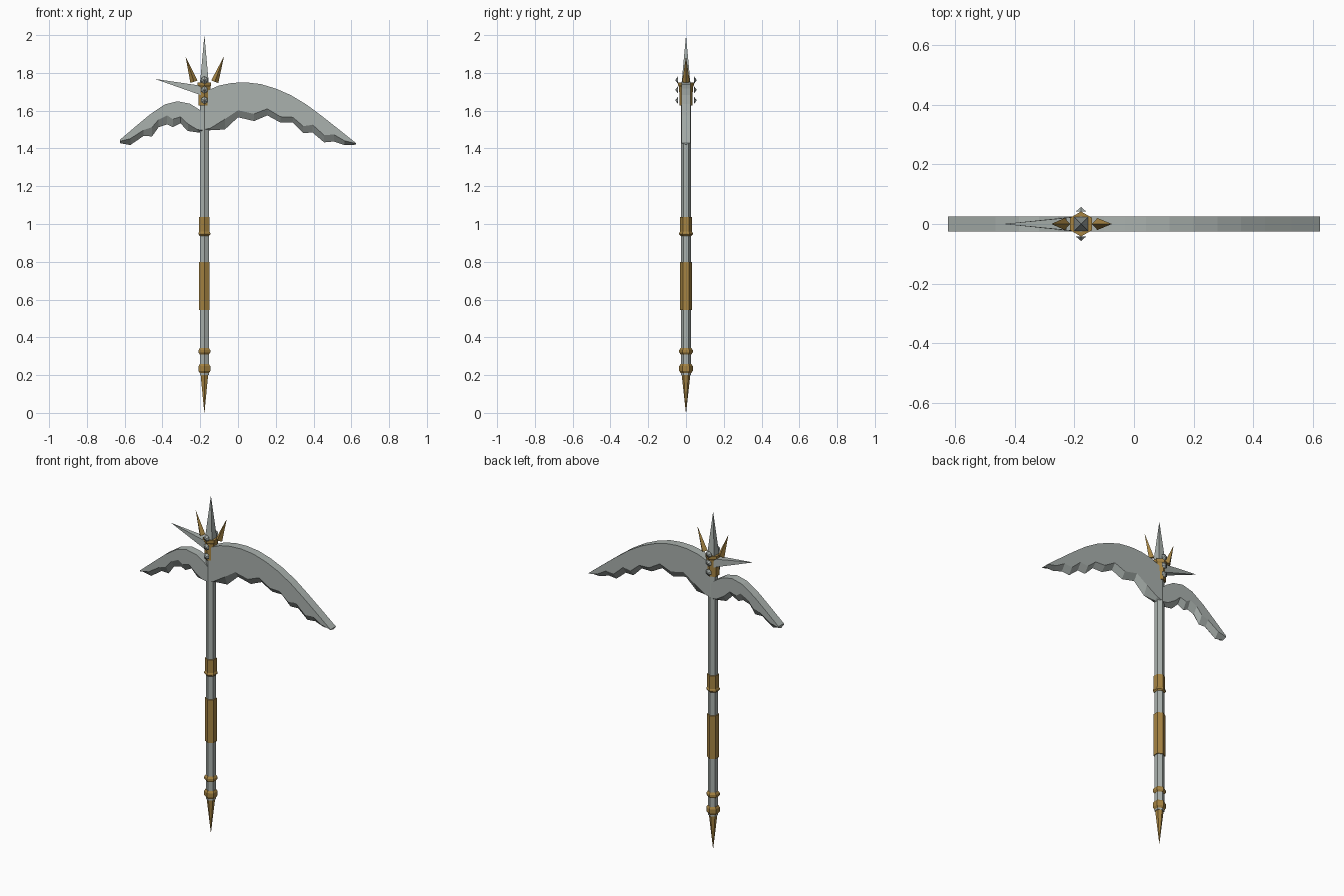
import bpy, bmesh, math
from mathutils import Vector

if "Cube" in bpy.data.objects:
    bpy.data.objects.remove(bpy.data.objects["Cube"])

CX = -0.178   # shaft axis


def mat(name, col):
    m = bpy.data.materials.new(name)
    m.diffuse_color = (*col, 1)
    m.use_nodes = True
    m.node_tree.nodes["Principled BSDF"].inputs["Base Color"].default_value = m.diffuse_color
    return m


STEEL = mat("grey steel", (0.40, 0.44, 0.42))
GOLD = mat("old gold", (0.38, 0.23, 0.055))


def finish(name, bm, material):
    bmesh.ops.recalc_face_normals(bm, faces=bm.faces)
    me = bpy.data.meshes.new(name)
    bm.to_mesh(me)
    bm.free()
    me.materials.append(material)
    ob = bpy.data.objects.new(name, me)
    bpy.context.collection.objects.link(ob)
    return ob


def lathe(name, profile, material, sides=6):
    """Faceted turned part around the shaft; profile is (radius, z), points face +-y."""
    bm = bmesh.new()
    rings = []
    for r, z in profile:
        rings.append([bm.verts.new((CX + r * math.cos(a), r * math.sin(a), z))
                      for a in (math.pi / 2 + 2 * math.pi * k / sides for k in range(sides))])
    for lo, hi in zip(rings, rings[1:]):
        for k in range(sides):
            j = (k + 1) % sides
            bm.faces.new((lo[k], lo[j], hi[j], hi[k]))
    bm.faces.new(rings[0])
    bm.faces.new(rings[-1])
    return finish(name, bm, material)


def spike(name, base, tip, radius, material, sides=4, turn=0.0):
    """Pyramid from base centre to tip; turn rotates its corners from the y axis."""
    base, tip = Vector(base), Vector(tip)
    d = (tip - base).normalized()
    u = Vector((0, 1, 0)) if abs(d.y) < 0.9 else Vector((0, 0, 1))
    v = d.cross(u).normalized()
    bm = bmesh.new()
    ring = [bm.verts.new(base + radius * (u * math.cos(a) + v * math.sin(a)))
            for a in (turn + 2 * math.pi * k / sides for k in range(sides))]
    top = bm.verts.new(tip)
    for k in range(sides):
        bm.faces.new((ring[k], ring[(k + 1) % sides], top))
    bm.faces.new(ring)
    return finish(name, bm, material)


def blade(name, back, edge, half=0.025):
    """Slab with a smooth back and a chipped edge; edge is (x, z ridge, z cutting edge)."""
    bm = bmesh.new()
    sides = []
    for y in (-half, half):
        sides.append(([bm.verts.new((x, y, z)) for x, z in back],
                      [bm.verts.new((x, y, z)) for x, z, _ in edge]))
    cut = [bm.verts.new((x, 0, z)) for x, _, z in edge]
    for b, e in sides:
        bm.faces.new(b + e[::-1])
        for k in range(len(cut) - 1):
            bm.faces.new((e[k], e[k + 1], cut[k + 1], cut[k]))
    (b0, e0), (b1, e1) = sides
    for k in range(len(back) - 1):
        bm.faces.new((b0[k], b0[k + 1], b1[k + 1], b1[k]))
    for k in (0, -1):
        bm.faces.new((b0[k], b1[k], e1[k], cut[k], e0[k]))
    return finish(name, bm, STEEL)


# Shaft
lathe("shaft", [(0.027, 0.2), (0.027, 1.75)], STEEL)

# Gold fittings
lathe("bottom_spike", [(0.0005, 0.0), (0.025, 0.22)], GOLD)
lathe("pommel_ring", [(0.027, 0.21), (0.036, 0.222), (0.036, 0.247), (0.029, 0.258)], GOLD)
lathe("lower_ring", [(0.028, 0.31), (0.036, 0.32), (0.036, 0.332), (0.028, 0.343)], GOLD)
lathe("grip", [(0.0325, 0.545), (0.0325, 0.80)], GOLD)
lathe("upper_collar", [(0.028, 0.937), (0.036, 0.945), (0.036, 0.953), (0.032, 0.96),
                       (0.032, 1.037)], GOLD)
lathe("head_collar", [(0.035, 1.627), (0.036, 1.725), (0.042, 1.735), (0.042, 1.75)], GOLD)

# Large blade
blade("large_blade",
      [(CX, 1.69), (-0.15, 1.712), (-0.10, 1.733), (-0.03, 1.747), (0.04, 1.75), (0.12, 1.741),
       (0.20, 1.717), (0.28, 1.682), (0.36, 1.634), (0.44, 1.575), (0.53, 1.504), (0.625, 1.428)],
      [(CX, 1.50, 1.485), (-0.145, 1.508, 1.497), (-0.07, 1.555, 1.50), (0.0, 1.602, 1.565),
       (0.085, 1.583, 1.545), (0.155, 1.61, 1.575), (0.225, 1.568, 1.537), (0.29, 1.565, 1.537),
       (0.345, 1.518, 1.482), (0.395, 1.525, 1.484), (0.456, 1.47, 1.432), (0.507, 1.474, 1.437),
       (0.565, 1.44, 1.417), (0.625, 1.426, 1.42)])

# Small blade
blade("small_blade",
      [(CX, 1.58), (-0.205, 1.606), (-0.255, 1.637), (-0.32, 1.65), (-0.387, 1.633),
       (-0.466, 1.58), (-0.545, 1.514), (-0.625, 1.446)],
      [(CX, 1.495, 1.48), (-0.215, 1.50, 1.485), (-0.265, 1.53, 1.492), (-0.305, 1.567, 1.533),
       (-0.345, 1.555, 1.513), (-0.375, 1.575, 1.527), (-0.42, 1.553, 1.513),
       (-0.455, 1.512, 1.464), (-0.50, 1.497, 1.466), (-0.57, 1.452, 1.418),
       (-0.625, 1.438, 1.428)])

# Head spikes
spike("top_spike", (CX, 0, 1.745), (CX, 0, 2.0), 0.033, STEEL, turn=math.pi / 4)
spike("side_spike", (-0.185, 0, 1.705), (-0.44, 0, 1.768), 0.036, STEEL, turn=math.pi / 4)
spike("left_gold_spike", (-0.233, 0, 1.753), (-0.278, 0, 1.888), 0.02, GOLD)
spike("right_gold_spike", (-0.123, 0, 1.753), (-0.074, 0, 1.888), 0.02, GOLD)

# Studs on both faces of the head
for side, label in ((-1, "front"), (1, "back")):
    for k, z in enumerate((1.655, 1.71, 1.762)):
        spike(f"{label}_stud_{k + 1}", (CX, side * 0.042, z), (CX, side * 0.057, z),
              0.02, STEEL, sides=6)
